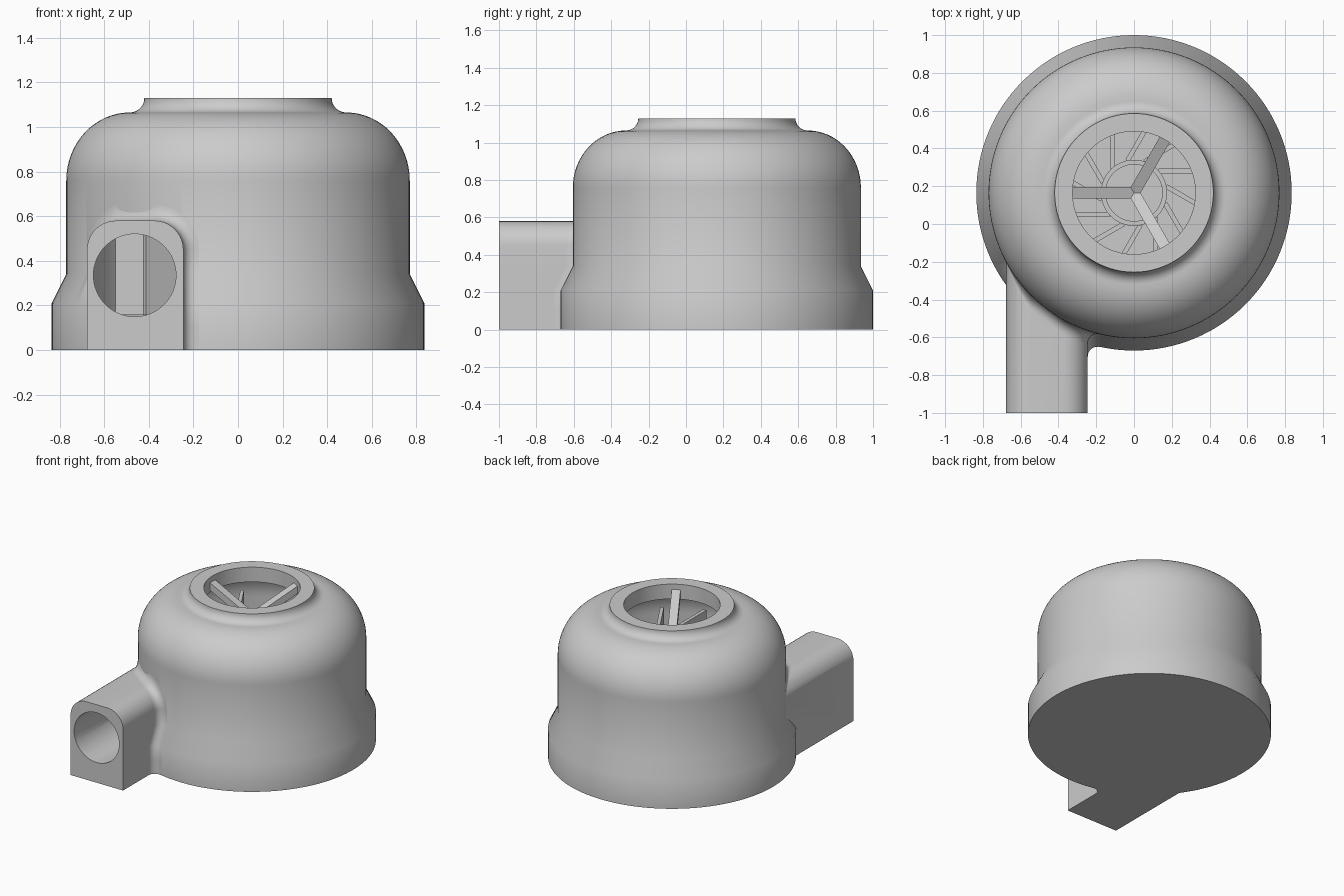
import bpy, bmesh, math
from math import sin, cos, pi, sqrt
from mathutils import Matrix, Vector

if "Cube" in bpy.data.objects:
    bpy.data.objects.remove(bpy.data.objects["Cube"])

CY = 0.165                       # body axis sits at x = 0, y = CY
grey = bpy.data.materials.new("plain_grey")
grey.use_nodes = True
grey.diffuse_color = (0.6, 0.6, 0.6, 1)
grey.node_tree.nodes["Principled BSDF"].inputs["Base Color"].default_value = (0.6, 0.6, 0.6, 1)


def finish(name, bm):
    bmesh.ops.recalc_face_normals(bm, faces=bm.faces)
    mesh = bpy.data.meshes.new(name)
    bm.to_mesh(mesh)
    bm.free()
    mesh.materials.append(grey)
    ob = bpy.data.objects.new(name, mesh)
    bpy.context.collection.objects.link(ob)
    return ob


def activate(ob):
    bpy.ops.object.select_all(action='DESELECT')
    ob.select_set(True)
    bpy.context.view_layer.objects.active = ob


def smooth(ob):
    activate(ob)
    bpy.ops.object.shade_smooth_by_angle(angle=math.radians(32))


def combine(ob, other, operation):
    activate(ob)
    mod = ob.modifiers.new(operation.lower(), 'BOOLEAN')
    mod.operation, mod.object, mod.solver = operation, other, 'EXACT'
    bpy.ops.object.modifier_apply(modifier=mod.name)
    bpy.data.objects.remove(other)


def arc(cx, cz, rx, rz, a0, a1, n):
    """Points on an elliptical arc, angles in degrees."""
    steps = [math.radians(a0 + (a1 - a0) * i / n) for i in range(n + 1)]
    return [(cx + rx * cos(a), cz + rz * sin(a)) for a in steps]


def loft(bm, rings, closed=False):
    """Skin a list of equal closed rings; cap both ends unless closed."""
    rows = [[bm.verts.new(p) for p in ring] for ring in rings]
    n = len(rows[0])
    pairs = list(zip(rows, rows[1:])) + ([(rows[-1], rows[0])] if closed else [])
    for a, b in pairs:
        for i in range(n):
            j = (i + 1) % n
            bm.faces.new((a[i], a[j], b[j], b[i]))
    if not closed:
        bm.faces.new(rows[0])
        bm.faces.new(rows[-1])


def lathe(name, profile, segs=128, closed=False):
    bm = bmesh.new()
    rings = [[(r * cos(2 * pi * k / segs), CY + r * sin(2 * pi * k / segs), z)
              for k in range(segs)] for r, z in profile]
    loft(bm, rings, closed)
    return finish(name, bm)


def add_box(bm, size, matrix):
    bmesh.ops.create_cube(bm, size=1, matrix=matrix @ Matrix.Diagonal((*size, 1)))


# Outer housing: flared foot, straight wall, dome and raised lip
housing = lathe("housing", [(0.835, 0), (0.835, 0.21), (0.77, 0.34)]
                + arc(0.485, 0.76, 0.285, 0.305, 0, 90, 16)
                + arc(0.485, 1.13, 0.065, 0.065, 264, 180, 8))

# Outlet duct: arch-topped block running forward
LEFT, RIGHT, TOP, CORNER = -0.677, -0.245, 0.58, 0.13
arch = [(RIGHT, 0), (RIGHT, 0.1), (RIGHT, 0.21), (RIGHT, 0.34)]
arch += arc(RIGHT - CORNER, TOP - CORNER, CORNER, CORNER, 0, 90, 10)
arch += arc(LEFT + CORNER, TOP - CORNER, CORNER, CORNER, 90, 180, 10)
arch += [(LEFT, 0)]
bm = bmesh.new()
loft(bm, [[(x, y, z) for x, z in arch] for y in (-1, -0.15)])
combine(housing, finish("duct", bm), 'UNION')

# Hollow chamber with the round intake at the top
chamber = lathe("chamber_cutter", [(0.7, 0.1)] + arc(0.43, 0.74, 0.27, 0.28, 0, 90, 12)
                + [(0.325, 1.02), (0.325, 1.2)])
combine(housing, chamber, 'DIFFERENCE')

# Round bore through the duct
bm = bmesh.new()
loft(bm, [[(x, y, z) for x, z in arc(-0.463, 0.335, 0.185, 0.185, 0, 354.375, 63)]
          for y in (-1.1, -0.05)])
combine(housing, finish("bore_cutter", bm), 'DIFFERENCE')
smooth(housing)


# Soft fillet where the duct meets the housing
def wall_y(x, z):
    radius = 0.835 - 0.065 * min(1, max(0, (z - 0.21) / 0.13))
    return CY - sqrt(max(0, radius ** 2 - x ** 2))


rings = []
for x, z in arch[:-1]:
    if z <= TOP - CORNER and x > -0.5:
        normal = Vector((1, 0))
    else:
        cx = min(max(x, LEFT + CORNER), RIGHT - CORNER)
        normal = Vector((x - cx, z - TOP + CORNER)).normalized()
    reach = 0.07 * max(0.03, 1 + min(0, normal.x))
    ring = [(x - normal.x * 0.01, wall_y(x, z) + 0.04, z - normal.y * 0.01)]
    for i in range(9):
        t = pi / 2 * i / 8
        off = reach * (1 - cos(t))
        px, pz = x + normal.x * off, z + normal.y * off
        ring.append((px, wall_y(px, pz) - reach * (1 - sin(t)), pz))
    rings.append(ring)
bm = bmesh.new()
loft(bm, rings)
smooth(finish("duct_fillet", bm))

# Three intake struts sloping down to the centre
bm = bmesh.new()
tilt = 0.46
for k in range(3):
    spin = Matrix.Rotation(pi / 3 + k * 2 * pi / 3, 4, 'Z')
    add_box(bm, (0.38, 0.06, 0.05), Matrix.Translation((0, CY, 0.985)) @ spin
            @ Matrix.Translation((0.17, 0, 0)) @ Matrix.Rotation(-tilt, 4, 'Y'))
finish("intake_struts", bm)

# Impeller: back plate, hub ring and swept straight vanes
smooth(lathe("impeller_plate", [(0.58, 0.13), (0.58, 0.16)], 64))
smooth(lathe("hub_ring", [(0.15, 0.15), (0.175, 0.15), (0.175, 0.88), (0.15, 0.88)], 64, True))
bm = bmesh.new()
for k in range(12):
    spin = Matrix.Rotation(k * pi / 6, 4, 'Z')
    add_box(bm, (0.42, 0.025, 0.70), Matrix.Translation((0, CY, 0.5)) @ spin
            @ Matrix.Translation((0.34, 0.115, 0)))
finish("impeller_vanes", bm)
